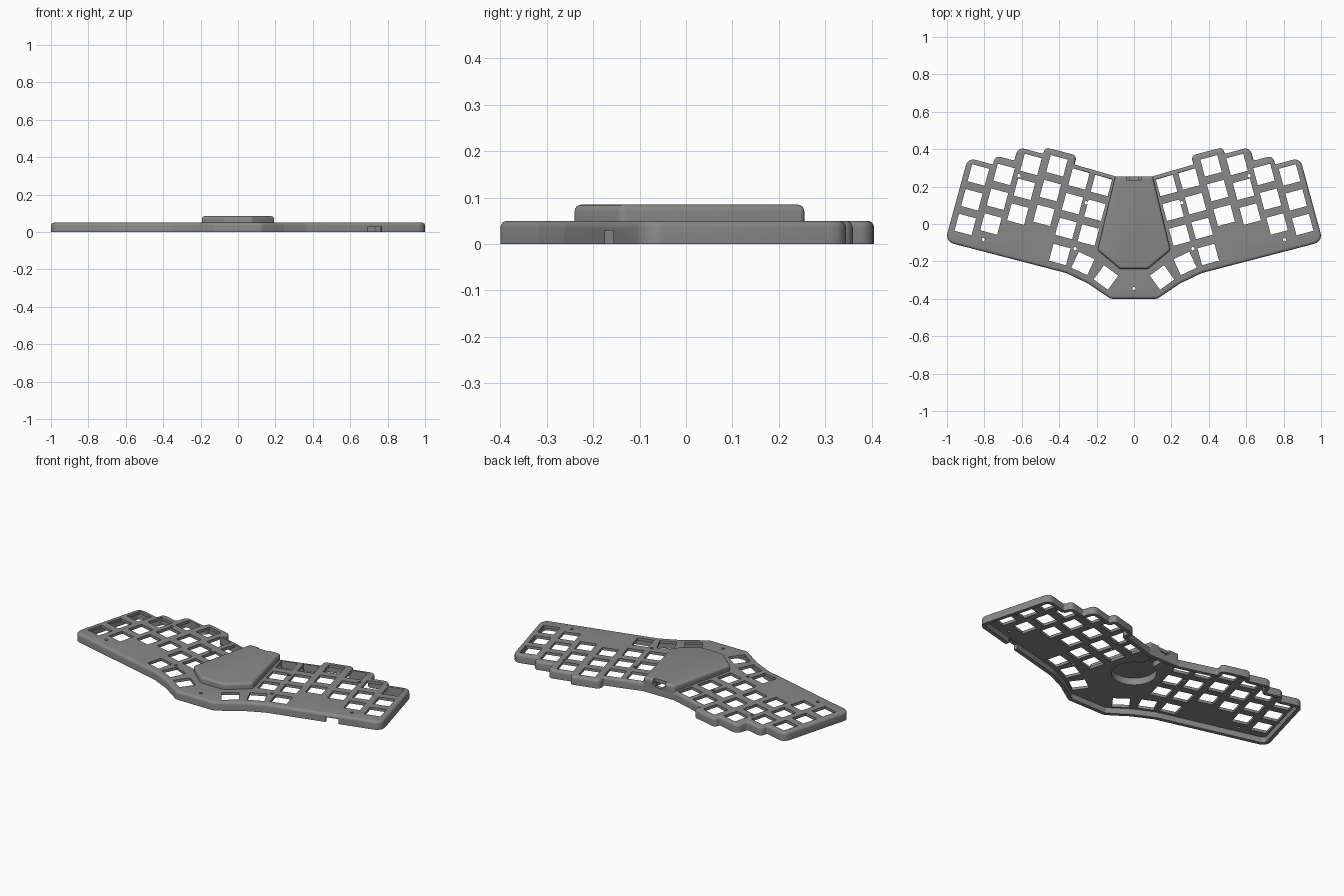
import bpy, bmesh, math
from mathutils import Vector, Matrix

if "Cube" in bpy.data.objects:
    bpy.data.objects.remove(bpy.data.objects["Cube"])

grey = bpy.data.materials.new("case grey")
grey.diffuse_color = (0.25, 0.25, 0.25, 1)
grey.use_nodes = True
grey.node_tree.nodes["Principled BSDF"].inputs["Base Color"].default_value = grey.diffuse_color


def rounded(pts, d, seg=5):
    """Inset a counter-clockwise outline of (x, y, radius) by d and round its corners."""
    out, n = [], len(pts)
    for i in range(n):
        p = Vector(pts[i][:2])
        a = (p - Vector(pts[i - 1][:2])).normalized()
        b = (Vector(pts[(i + 1) % n][:2]) - p).normalized()
        na, nb = Vector((-a.y, a.x)), Vector((-b.y, b.x))
        corner = p + (na + nb) * (d / (1 + na.dot(nb)))
        turn = math.atan2(a.x * b.y - a.y * b.x, a.dot(b))
        side = 1 if turn > 0 else -1
        r = max(pts[i][2] - side * d, 0.002)
        centre = corner - a * r * math.tan(abs(turn) / 2) + na * side * r
        start = -na * side * r
        for k in range(seg + 1):
            out.append(centre + Matrix.Rotation(turn * k / seg, 2) @ start)
    return out


def add_object(name, bm):
    bmesh.ops.recalc_face_normals(bm, faces=bm.faces)
    me = bpy.data.meshes.new(name)
    bm.to_mesh(me)
    bm.free()
    me.materials.append(grey)
    ob = bpy.data.objects.new(name, me)
    bpy.context.collection.objects.link(ob)
    return ob


def loft(name, pts, levels):
    """Stack inset copies of an outline; levels are (inset, height)."""
    bm = bmesh.new()
    rings = [[bm.verts.new((p.x, p.y, z)) for p in rounded(pts, d)] for d, z in levels]
    for lo, hi in zip(rings, rings[1:]):
        for i in range(len(lo)):
            j = (i + 1) % len(lo)
            bm.faces.new((lo[i], lo[j], hi[j], hi[i]))
    bm.faces.new(rings[0][::-1])
    bm.faces.new(rings[-1])
    return add_object(name, bm)


def box(bm, centre, size, angle=0):
    m = Matrix.Translation(centre) @ Matrix.Rotation(angle, 4, 'Z') @ Matrix.Diagonal((*size, 1))
    bmesh.ops.create_cube(bm, size=1, matrix=m)


def disc(bm, x, y, r, z0, z1, seg):
    bmesh.ops.create_cone(bm, cap_ends=True, segments=seg, radius1=r, radius2=r, depth=z1 - z0,
                          matrix=Matrix.Translation((x, y, (z0 + z1) / 2)))


def combine(target, tool, operation):
    mod = target.modifiers.new("cut", 'BOOLEAN')
    mod.operation, mod.object, mod.solver = operation, tool, 'EXACT'
    bpy.context.view_layer.objects.active = target
    bpy.ops.object.modifier_apply(modifier=mod.name)
    bpy.data.objects.remove(tool)


def mirrored(half):
    """Right half listed from back to front -> closed counter-clockwise outline."""
    return [(-x, y, r) for x, y, r in half] + half[::-1]


# Case outline with stepped finger columns along the back
case_half = [(.10, .255, .006), (.318, .318, .008), (.305, .366, .025), (.475, .410, .022),
             (.485, .375, .008), (.62, .411, .035), (.64, .339, .008), (.742, .366, .03),
             (.755, .318, .008), (.888, .354, .04), (1.01, -.094, .045), (.363, -.262, .06),
             (.246, -.318, .06), (.125, -.4, .04)]
outline = mirrored(case_half)
ROUND = [(0, 0), (.0012, .0057), (.0044, .0106), (.0093, .0138), (.015, .015)]
case = loft("keyboard_case", outline, [(0, 0)] + [(d, .035 + z) for d, z in ROUND])

# Hollow underside
combine(case, loft("cavity", outline, [(.022, -.02), (.022, .034)]), 'DIFFERENCE')

# Raised centre housing
hub = mirrored([(.10, .255, .012), (.195, -.14, .02), (.075, -.24, .02)])
combine(case, loft("centre_housing", hub, [(0, .036)] + [(d, .07 + z) for d, z in ROUND]), 'UNION')

# Key openings: top of each column and the step down a column, right side
TILT = math.radians(15)
columns = [(.174, .206), (.294, .241), (.412, .311), (.551, .318), (.695, .265), (.832, .262)]
keys = [(x + .035 * r, y - .1325 * r, TILT) for x, y in columns for r in range(3)]
# Thumb keys fan round
keys += [(.397, -.163, TILT), (.273, -.211, math.radians(25)), (.15, -.286, math.radians(36))]
bm = bmesh.new()
for x, y, a in keys:
    for s in (1, -1):
        box(bm, (s * x, y, .04), (.094, .094, .06), s * a)
combine(case, add_object("key_openings", bm), 'DIFFERENCE')

# Screw holes
bm = bmesh.new()
for x, y in [(.615, .258), (.256, .114), (.805, -.084), (.315, -.132)]:
    for s in (1, -1):
        disc(bm, s * x, y, .009, .02, .065, 16)
disc(bm, 0, -.345, .009, .02, .065, 16)
combine(case, add_object("screw_holes", bm), 'DIFFERENCE')

# Round sensor pocket under the housing
bm = bmesh.new()
disc(bm, 0, 0, .122, .01, .075, 48)
combine(case, add_object("sensor_pocket", bm), 'DIFFERENCE')

# Cable channel, rear port recess and front side notch
for name, centre, size, angle in [
        ("cable_channel", (0, .165, .04), (.07, .14, .05), 0),
        ("port_recess", (0, .255, .076), (.08, .04, .04), 0),
        ("port", (0, .24, .053), (.05, .06, .016), 0),
        ("side_notch", (.73, -.16, .009), (.076, .08, .04), TILT)]:
    bm = bmesh.new()
    box(bm, centre, size, angle)
    combine(case, add_object(name, bm), 'DIFFERENCE')

case.select_set(True)
bpy.context.view_layer.objects.active = case
bpy.ops.object.shade_smooth_by_angle(angle=math.radians(30))
